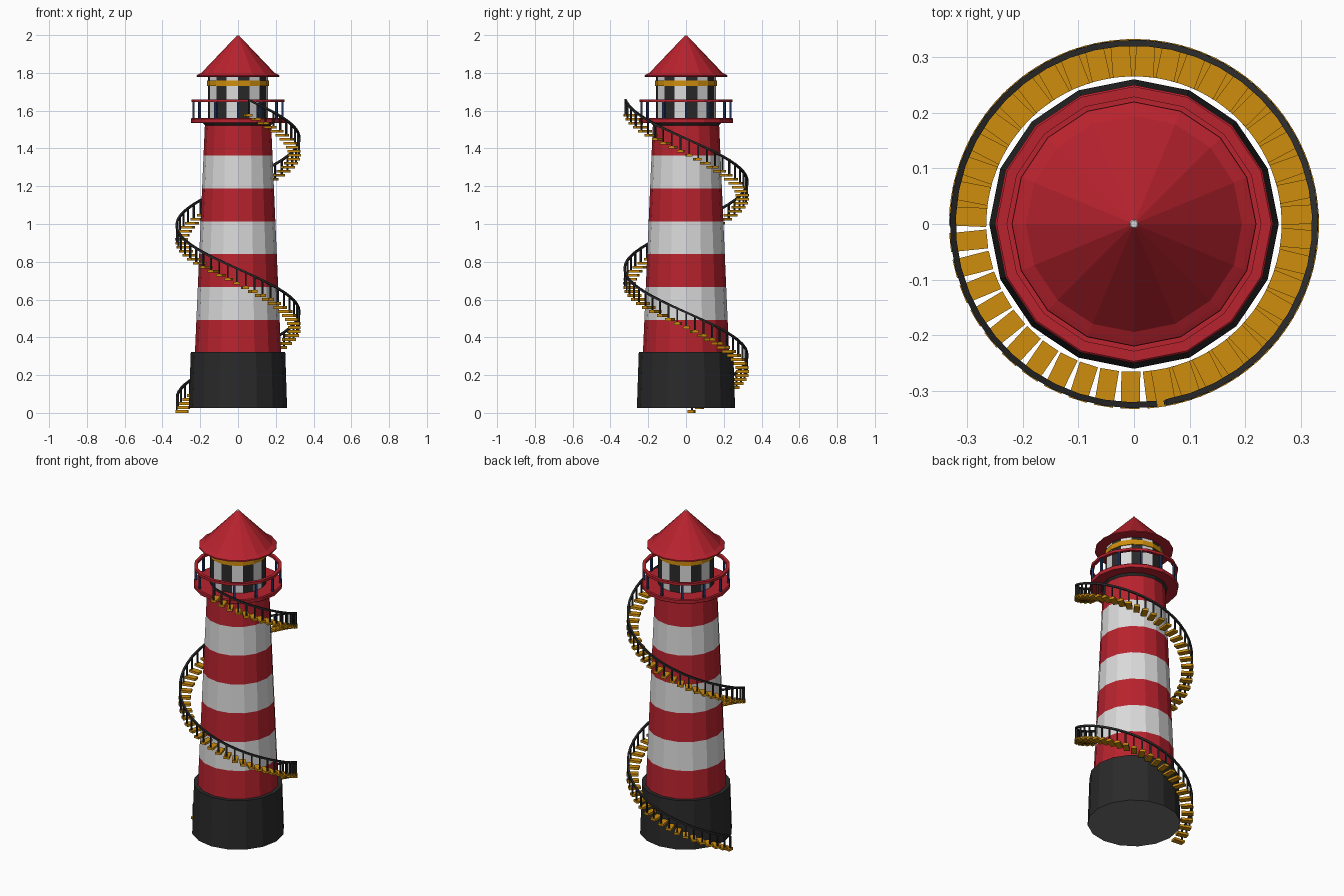
import bpy, bmesh
from math import sin, cos, pi, radians
from mathutils import Matrix, Vector

if "Cube" in bpy.data.objects:
    bpy.data.objects.remove(bpy.data.objects["Cube"])

SIDES = 16


def mat(name, rgb):
    m = bpy.data.materials.new(name)
    m.diffuse_color = (*rgb, 1)
    m.use_nodes = True
    m.node_tree.nodes["Principled BSDF"].inputs["Base Color"].default_value = m.diffuse_color
    return m


RED = mat("red", (0.48, 0.016, 0.027))
WHITE = mat("white", (0.70, 0.70, 0.70))
BLACK = mat("black", (0.023, 0.023, 0.023))
GOLD = mat("gold", (0.62, 0.27, 0.004))
NAVY = mat("navy", (0.015, 0.035, 0.12))
GREY = mat("grey", (0.17, 0.17, 0.17))


def finish(name, bm, mats):
    bmesh.ops.recalc_face_normals(bm, faces=bm.faces)
    me = bpy.data.meshes.new(name)
    bm.to_mesh(me)
    bm.free()
    for m in mats:
        me.materials.append(m)
    ob = bpy.data.objects.new(name, me)
    bpy.context.collection.objects.link(ob)
    return ob


def lathe(name, profile, mats, rule=None, ring=False):
    """Revolve (r, z) points; rule(band, side) gives the material index."""
    bm = bmesh.new()
    rings = [[bm.verts.new((r * cos(2 * pi * i / SIDES), r * sin(2 * pi * i / SIDES), z))
              for i in range(SIDES)] for r, z in profile]
    n = len(rings)
    for b in range(n if ring else n - 1):
        lo, hi = rings[b], rings[(b + 1) % n]
        for i in range(SIDES):
            j = (i + 1) % SIDES
            f = bm.faces.new((lo[i], lo[j], hi[j], hi[i]))
            f.material_index = rule(b, i) if rule else 0
    if not ring:
        bm.faces.new(rings[0][::-1])
        bm.faces.new(rings[-1])
    return finish(name, bm, mats)


def box(bm, r, ang, z, size):
    """Box at polar position, turned so its local x is radial."""
    m = Matrix.Rotation(ang, 4, 'Z') @ Matrix.Translation((r, 0, z)) @ Matrix.Diagonal((*size, 1))
    bmesh.ops.create_cube(bm, size=1, matrix=m)


# Black foot with grey underside
foot = lathe("foot", [(0.26, 0.025), (0.25, 0.322)], [BLACK, GREY])
for p in foot.data.polygons:
    if p.normal.z < -0.9:
        p.material_index = 1

# Striped tapering tower
stripes = 7
tower = [(0.228 - 0.053 * k / stripes, 0.318 + 0.174 * k) for k in range(stripes + 1)]
lathe("tower", tower, [RED, WHITE], lambda b, i: b % 2)

# Gallery deck and top rail
lathe("gallery_collar", [(0.175, 1.522), (0.19, 1.54)], [BLACK])
lathe("gallery_deck", [(0.247, 1.535), (0.25, 1.54), (0.25, 1.555), (0.245, 1.56)], [RED])
lathe("gallery_rail", [(0.228, 1.645), (0.247, 1.645), (0.247, 1.66), (0.228, 1.66)],
      [RED], ring=True)

# Gallery posts
bm = bmesh.new()
for i in range(12):
    box(bm, 0.236, 2 * pi * i / 12, 1.602, (0.012, 0.012, 0.09))
finish("gallery_posts", bm, [NAVY])

# Lantern room with alternate glazed sides, and gold band
lathe("lantern_room", [(0.16, 1.555), (0.16, 1.785)], [WHITE, BLACK], lambda b, i: (i + 1) % 2)
lathe("lantern_band", [(0.158, 1.73), (0.165, 1.73), (0.165, 1.76), (0.158, 1.76)],
      [GOLD], ring=True)

# Roof and tip
lathe("roof", [(0.21, 1.778), (0.22, 1.78), (0.219, 1.787), (0.21, 1.792),
               (0.194, 1.8), (0.008, 1.995)], [RED])
lathe("roof_tip", [(0.009, 1.992), (0.006, 2.0)], [WHITE])

# Spiral stair: treads, balusters and handrail, climbing clockwise
STEPS, START, TURN, RISE = 75, radians(174.4), radians(-8.3), 0.0212
treads, posts, rail = bmesh.new(), bmesh.new(), bmesh.new()
section = [(0.320, -0.006), (0.331, -0.006), (0.331, 0.006), (0.320, 0.006)]
prev = None
for k in range(STEPS):
    a, z = START + TURN * k, 0.007 + RISE * k
    box(treads, 0.2985, a, z, (0.067, 0.034, 0.014))
    box(posts, 0.3255, a, z + 0.042, (0.008, 0.008, 0.075))
    cur = [rail.verts.new((r * cos(a), r * sin(a), z + 0.08 + dz)) for r, dz in section]
    if prev:
        for i in range(4):
            j = (i + 1) % 4
            rail.faces.new((prev[i], prev[j], cur[j], cur[i]))
    if k in (0, STEPS - 1):
        rail.faces.new(cur)
    prev = cur
finish("stair_treads", treads, [GOLD])
finish("stair_balusters", posts, [BLACK])
finish("stair_handrail", rail, [BLACK])
